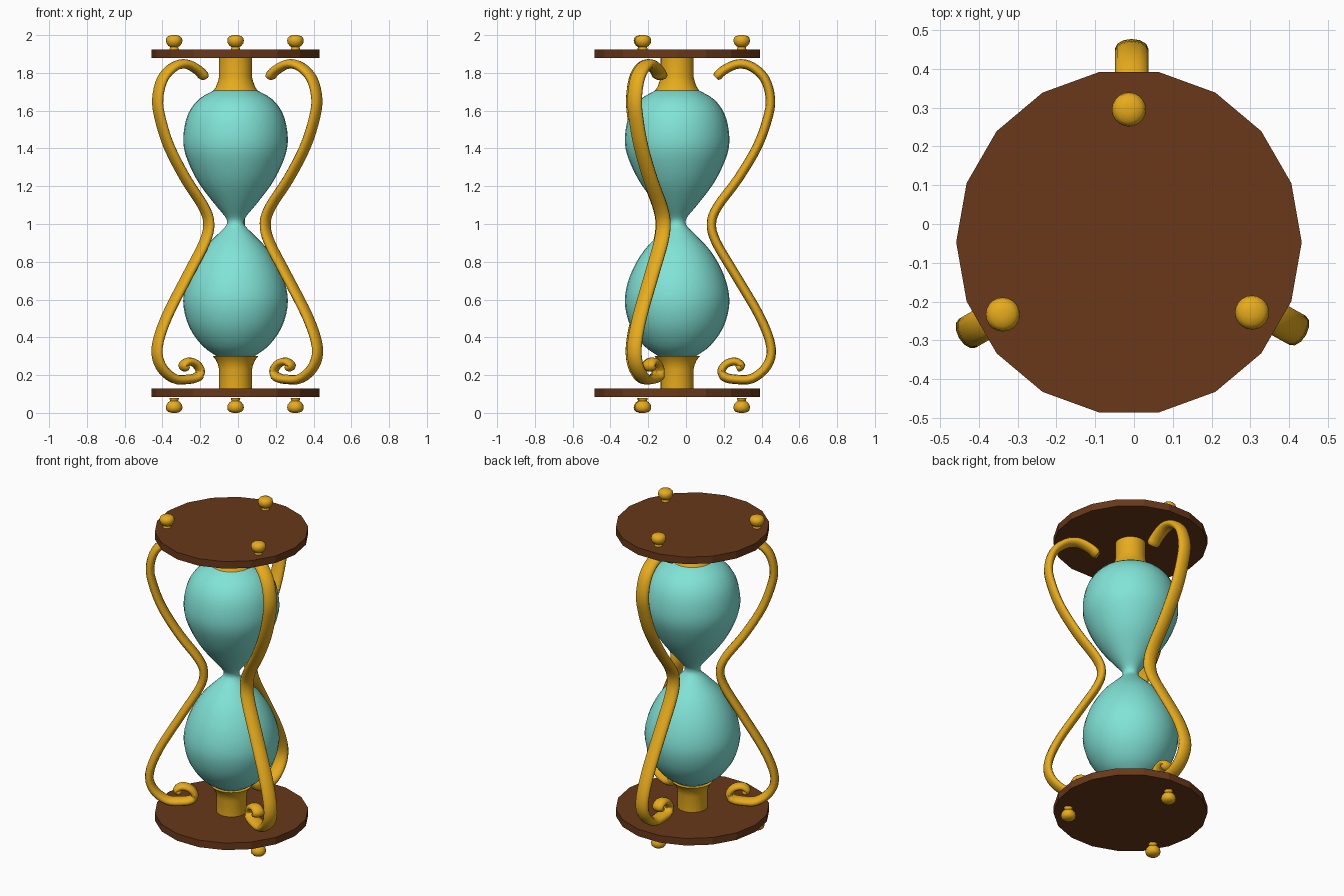
import bpy, bmesh, math
from mathutils import Vector

if "Cube" in bpy.data.objects:
    bpy.data.objects.remove(bpy.data.objects["Cube"])

CX, CY = -0.013, -0.047   # axis of discs and glass


def material(name, rgb):
    m = bpy.data.materials.new(name)
    m.diffuse_color = (*rgb, 1)
    m.use_nodes = True
    m.node_tree.nodes["Principled BSDF"].inputs["Base Color"].default_value = m.diffuse_color
    return m


WOOD = material("wood", (0.14, 0.04, 0.01))
GOLD = material("gold", (0.80, 0.41, 0.012))
GLASS = material("glass", (0.22, 0.77, 0.68))


def spline(pts, n):
    """Catmull-Rom curve through 2D points, n steps per span."""
    p = [Vector(q) for q in pts]
    p = [2 * p[0] - p[1]] + p + [2 * p[-1] - p[-2]]
    out = []
    for i in range(1, len(p) - 2):
        a, b, c, d = p[i - 1:i + 3]
        for k in range(n):
            t = k / n
            out.append(0.5 * (2 * b + (c - a) * t + (2 * a - 5 * b + 4 * c - d) * t * t
                              + (3 * b - a - 3 * c + d) * t ** 3))
    return out + [p[-2]]


def skin(name, rings, mat, smooth=35):
    """Join rings of points with quads, cap both ends."""
    bm = bmesh.new()
    loops = [[bm.verts.new(co) for co in r] for r in rings]
    for a, b in zip(loops, loops[1:]):
        n = len(a)
        for i in range(n):
            j = (i + 1) % n
            bm.faces.new((a[i], a[j], b[j], b[i]))
    bm.faces.new(loops[0][::-1])
    bm.faces.new(loops[-1])
    bmesh.ops.recalc_face_normals(bm, faces=bm.faces)
    me = bpy.data.meshes.new(name)
    bm.to_mesh(me)
    bm.free()
    me.materials.append(mat)
    ob = bpy.data.objects.new(name, me)
    bpy.context.collection.objects.link(ob)
    if smooth:
        bpy.ops.object.select_all(action='DESELECT')
        ob.select_set(True)
        bpy.context.view_layer.objects.active = ob
        bpy.ops.object.shade_smooth_by_angle(angle=math.radians(smooth))
    return ob


def lathe(name, profile, mat, x=CX, y=CY, seg=32, smooth=35):
    rings = [[(x + r * math.cos(2 * math.pi * i / seg),
               y + r * math.sin(2 * math.pi * i / seg), z) for i in range(seg)]
             for r, z in profile]
    return skin(name, rings, mat, smooth)


# 18-sided wooden discs
lathe("base_disc", [(0.445, 0.085), (0.445, 0.13)], WOOD, seg=18, smooth=0)
lathe("top_disc", [(0.445, 1.88), (0.445, 1.925)], WOOD, seg=18, smooth=0)

# hourglass bulbs
bulbs = [(0.10, 0.30), (0.175, 0.355), (0.243, 0.45), (0.275, 0.56), (0.27, 0.655),
         (0.235, 0.76), (0.175, 0.86), (0.10, 0.94), (0.055, 0.985), (0.045, 1.01),
         (0.056, 1.04), (0.11, 1.105), (0.19, 1.21), (0.243, 1.31), (0.273, 1.40),
         (0.274, 1.49), (0.25, 1.585), (0.195, 1.66), (0.11, 1.71)]
lathe("glass_bulbs", spline(bulbs, 3), GLASS, smooth=60)

# collars holding the glass
lathe("bottom_collar", [(0.087, 0.13), (0.087, 0.23), (0.093, 0.255), (0.104, 0.28), (0.12, 0.30)], GOLD)
lathe("top_collar", [(0.118, 1.705), (0.104, 1.725), (0.093, 1.755), (0.087, 1.78), (0.087, 1.88)], GOLD)

# finials and feet, mirrored about mid height
knob = [(0.026, 1.92), (0.021, 1.937), (0.031, 1.943), (0.041, 1.957), (0.044, 1.971),
        (0.041, 1.985), (0.031, 1.995), (0.012, 2.0)]
for i, (x, y) in enumerate([(-0.013, 0.295), (-0.338, -0.233), (0.304, -0.228)], 1):
    lathe(f"finial_{i}", knob, GOLD, x, y, 20, 50)
    lathe(f"foot_{i}", [(r, 2 - z) for r, z in knob], GOLD, x, y, 20, 50)

# scrolled arms: flattened section swept along a path of (radius, height)
path = [(0.195, 1.775), (0.238, 1.815), (0.312, 1.847), (0.386, 1.832), (0.455, 1.767),
        (0.484, 1.661), (0.468, 1.556), (0.413, 1.407), (0.312, 1.238), (0.206, 1.095),
        (0.172, 1.005), (0.196, 0.905), (0.296, 0.735), (0.429, 0.508), (0.487, 0.349),
        (0.466, 0.249), (0.386, 0.182), (0.296, 0.178), (0.243, 0.19), (0.224, 0.222),
        (0.252, 0.26), (0.298, 0.272), (0.330, 0.250), (0.305, 0.234)]
line = spline(path, 4)
for i, deg in enumerate((90, 210, 331), 1):
    a = math.radians(deg)
    out, side = Vector((math.cos(a), math.sin(a), 0)), Vector((-math.sin(a), math.cos(a), 0))
    rings = []
    for k, p in enumerate(line):
        t = (line[min(k + 1, len(line) - 1)] - line[max(k - 1, 0)]).normalized()
        nrm = out * -t.y + Vector((0, 0, t.x))
        c = Vector((-0.006, -0.037, p.y)) + out * p.x
        s = 0.75 if k in (0, len(line) - 1) else 1.0
        if k > len(line) - 20:
            s *= 0.85
        rings.append([c + s * (0.025 * math.cos(u) * nrm + 0.043 * math.sin(u) * side)
                      for u in (2 * math.pi * j / 12 for j in range(12))])
    skin(f"scroll_arm_{i}", rings, GOLD, 50)
